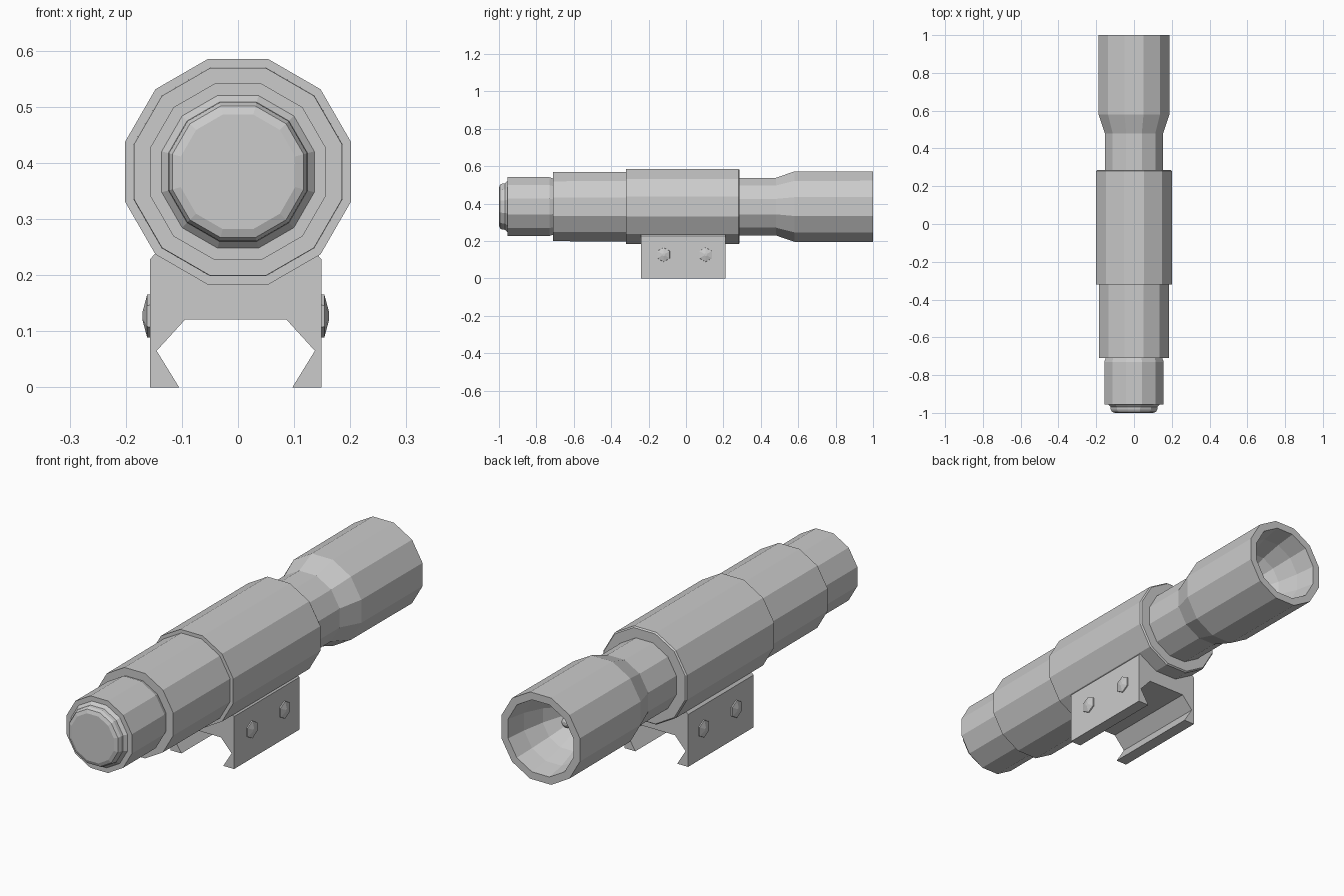
import bpy, bmesh, math

if "Cube" in bpy.data.objects:
    bpy.data.objects.remove(bpy.data.objects["Cube"])

CZ = 0.384                       # height of the barrel axis
SIDES = 12
K = 1 / math.cos(math.pi / SIDES)


def finish(bm, name):
    bmesh.ops.remove_doubles(bm, verts=bm.verts, dist=1e-5)
    bmesh.ops.recalc_face_normals(bm, faces=bm.faces)
    me = bpy.data.meshes.new(name)
    bm.to_mesh(me)
    bm.free()
    ob = bpy.data.objects.new(name, me)
    bpy.context.collection.objects.link(ob)
    return ob


def lathe(name, profile, flip=False):
    """Turn (flat-to-axis radius, y) points around the barrel axis, 12 sides, flat on top."""
    bm = bmesh.new()
    rings = []
    for r, y in profile:
        ring = []
        for i in range(SIDES):
            a = (i + 0.5) * 2 * math.pi / SIDES
            ring.append(bm.verts.new((r * K * math.cos(a), y, CZ + r * K * math.sin(a))))
        rings.append(ring)
    for a, b in zip(rings, rings[1:]):
        for i in range(SIDES):
            j = (i + 1) % SIDES
            bm.faces.new((a[i], a[j], b[j], b[i]))
    if flip is not None:         # close the small end
        bm.faces.new(rings[-1] if flip else rings[0])
    ob = finish(bm, name)
    # open shells: point the normals the right way
    outward = name != "reflector"
    f = max(ob.data.polygons, key=lambda p: p.area if abs(p.normal.y) < 0.95 else 0)
    d = f.normal.x * f.center.x + f.normal.z * (f.center.z - CZ)
    if (d > 0) != outward:
        ob.data.flip_normals()
    return ob


# Barrel sections
lathe("tail_cap", [(0.102, -1.0), (0.117, -0.994), (0.123, -0.982),
                   (0.124, -0.968), (0.136, -0.955)])
lathe("tail_tube", [(0.136, -0.955), (0.157, -0.955), (0.157, -0.73),
                    (0.15, -0.71), (0.185, -0.71)], None)
lathe("front_sleeve", [(0.185, -0.71), (0.186, -0.32), (0.201, -0.32)], None)
lathe("main_body", [(0.201, -0.32), (0.201, 0.28), (0.196, 0.286), (0.154, 0.286)], None)
lathe("lamp_head", [(0.154, 0.286), (0.154, 0.48), (0.188, 0.58),
                    (0.189, 1.0), (0.157, 1.0)], None)
lathe("reflector", [(0.157, 1.0), (0.143, 0.91), (0.116, 0.82),
                    (0.075, 0.745), (0.03, 0.71)], True)
lathe("bulb", [(0.008, 0.835), (0.021, 0.826), (0.027, 0.808),
               (0.021, 0.79), (0.018, 0.71)])

# Rail mount: half profile mirrored, extruded along y
MX = -0.004
half = [(0.101, 0), (0.153, 0), (0.153, 0.228), (0.142, 0.24), (0.12, 0.26)]
inner = [(0.090, 0.121), (0.141, 0.065)]
right = inner + half
outline = right + [(-x, z) for x, z in reversed(right)]
bm = bmesh.new()
face = bm.faces.new([bm.verts.new((x + MX, -0.24, z)) for x, z in outline])
ext = bmesh.ops.extrude_face_region(bm, geom=[face])
bmesh.ops.translate(bm, vec=(0, 0.45, 0),
                    verts=[v for v in ext["geom"] if isinstance(v, bmesh.types.BMVert)])
finish(bm, "rail_mount")

# Hexagonal bolt heads, two on each side
for side, label in ((1, "right"), (-1, "left")):
    for n, y in enumerate((-0.12, 0.105)):
        bm = bmesh.new()
        rings = [[bm.verts.new((MX + side * x, y + r * math.sin(i * math.pi / 3),
                                0.127 + r * math.cos(i * math.pi / 3))) for i in range(6)]
                 for x, r in ((0.150, 0.039), (0.158, 0.038), (0.166, 0.008))]
        for a, b in zip(rings, rings[1:]):
            for i in range(6):
                j = (i + 1) % 6
                bm.faces.new((a[i], a[j], b[j], b[i]))
        bm.faces.new(rings[0])
        bm.faces.new(rings[-1])
        finish(bm, f"bolt_{label}_{n + 1}")
